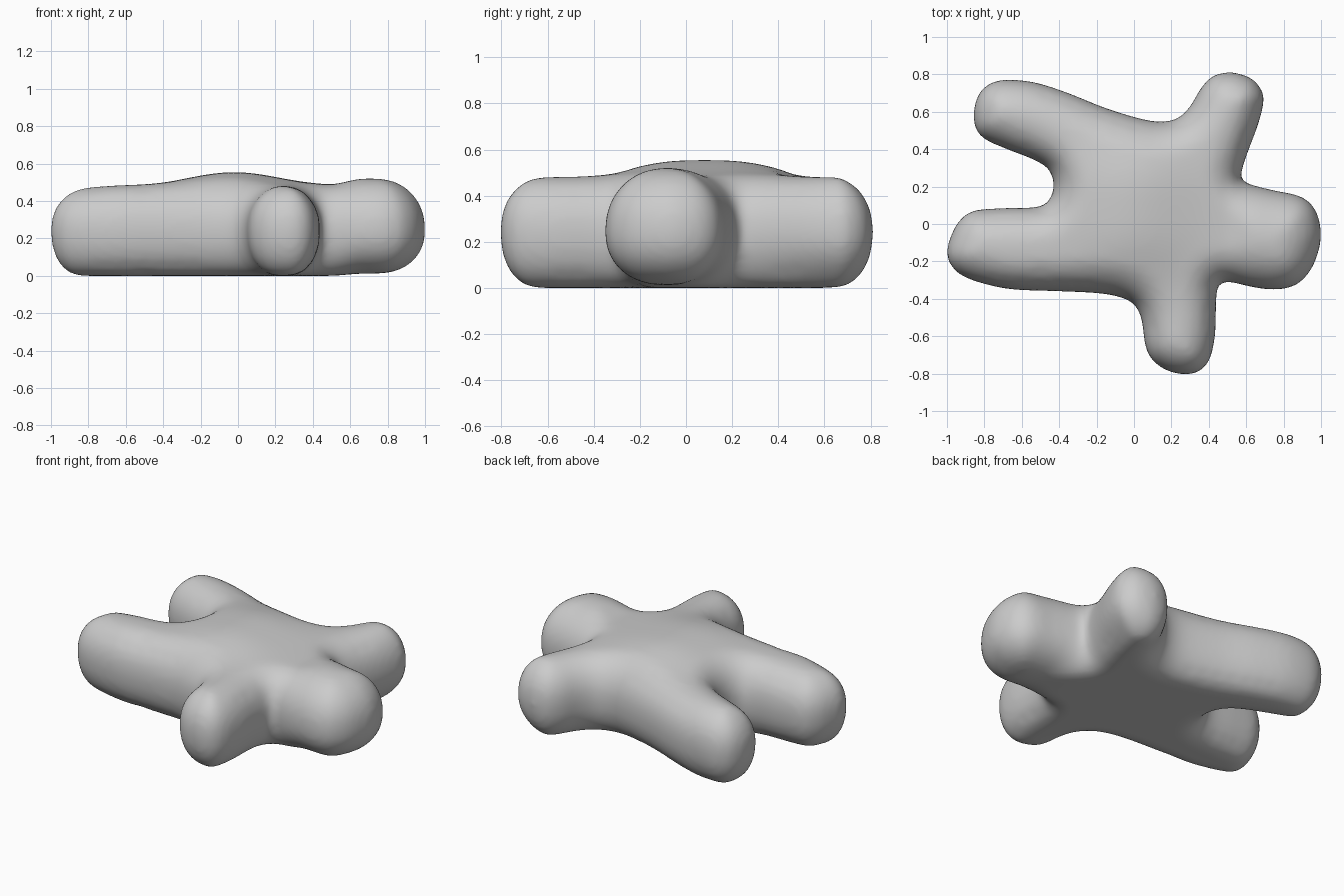
import bpy, bmesh, math
from mathutils import Vector
from mathutils.geometry import delaunay_2d_cdt
from mathutils.kdtree import KDTree

if "Cube" in bpy.data.objects:
    bpy.data.objects.remove(bpy.data.objects["Cube"])

# Plan outline of the soft figure, counter-clockwise from the head tip
OUTLINE = [
    (1.0, -.08), (.985, .04), (.94, .115), (.87, .155), (.75, .18), (.63, .21), (.58, .235), (.575, .275),  # head
    (.60, .36), (.66, .52), (.69, .63), (.69, .70), (.64, .77), (.56, .805), (.49, .81), (.42, .79),
    (.36, .73), (.30, .63), (.24, .57), (.16, .548),                                                # back arm
    (.05, .56), (-.15, .62), (-.35, .70), (-.52, .755), (-.66, .772), (-.75, .76), (-.82, .71),
    (-.855, .62), (-.85, .52), (-.80, .455), (-.68, .40), (-.54, .345), (-.455, .29), (-.43, .20),  # back leg
    (-.46, .12), (-.53, .09), (-.70, .085), (-.86, .07), (-.94, .01), (-.985, -.08), (-1.0, -.15),
    (-.985, -.21), (-.93, -.27), (-.82, -.315), (-.65, -.35), (-.40, -.36), (-.20, -.37),           # front leg
    (-.08, -.39), (0, -.43), (.04, -.51), (.06, -.65), (.10, -.73), (.18, -.785), (.28, -.805),
    (.36, -.78), (.41, -.71), (.435, -.58), (.44, -.40), (.455, -.325), (.51, -.31),                # front arm
    (.62, -.335), (.72, -.35), (.81, -.345), (.89, -.31), (.96, -.22)]
MID = .245


def smooth_loop(pts, steps):
    """Closed Catmull-Rom curve through the points."""
    p = [Vector(q) for q in pts]
    n, out = len(p), []
    for i in range(n):
        a, b, c, d = p[i - 1], p[i], p[(i + 1) % n], p[(i + 2) % n]
        for s in range(steps):
            t = s / steps
            out.append(.5 * (2 * b + (c - a) * t + (2 * a - 5 * b + 4 * c - d) * t * t
                             + (3 * b - a - 3 * c + d) * t ** 3))
    return out


loop = smooth_loop(OUTLINE, 5)
N = len(loop)
tree = KDTree(N)
for i, p in enumerate(loop):
    tree.insert(p.to_3d(), i)
tree.balance()


def seg_dist(p, a, b):
    ab = b - a
    t = max(0, min(1, (p - a).dot(ab) / max(ab.length_squared, 1e-12)))
    return (p - a - ab * t).length


def edge_dist(p):
    i = tree.find(p.to_3d())[1]
    return min(seg_dist(p, loop[i - 1], loop[i]), seg_dist(p, loop[i], loop[(i + 1) % N]))


def blend(x, a, b):
    t = max(0, min(1, (x - a) / (b - a)))
    return t * t * (3 - 2 * t)


def heights(p, d):
    """Top and bottom of the padding at plan point p, d from the outline."""
    head = blend(p.x, .48, .68)
    body = math.exp(-((p.x + .02) / .33) ** 2 - abs((p.y - .08) / .36) ** 3)
    top = .482 + .038 * head + .072 * body - .02 * blend(-p.x, .6, 1)

    def bulge(r, n):
        u = 1 - min(d / r, 1)
        return (1 - u ** n) ** (1 / n)
    return (MID + (top - MID) * bulge(.20 + .07 * head, 2.15),
            MID - (MID - .012 * head) * bulge(.17 + .09 * head, 2.2))


# Plan points: outline, inset rings, interior grid
pts = list(loop)
for off in (.004, .014, .03, .05, .075, .105, .14):
    for i in range(0, N, 1 if off < .04 else 2):
        t = (loop[(i + 1) % N] - loop[i - 1]).normalized()
        q = loop[i] + Vector((-t.y, t.x)) * off
        if edge_dist(q) > off * .97:
            pts.append(q)
for i in range(-28, 29):
    for j in range(-24, 25):
        q = Vector((i * .036, j * .036))
        if edge_dist(q) > .12:
            pts.append(q)
co, _, tris, *_ = delaunay_2d_cdt(pts, [(i, (i + 1) % N) for i in range(N)], [], 1, 1e-5)

# Padded body: top and bottom skins sharing the outline
bm = bmesh.new()
tops, bottoms = [], []
for c in co:
    p = Vector(c[:2])
    d = edge_dist(p)
    if d < 1e-4:
        v = bm.verts.new((p.x, p.y, MID))
        tops.append(v)
        bottoms.append(v)
    else:
        zt, zb = heights(p, d)
        tops.append(bm.verts.new((p.x, p.y, zt)))
        bottoms.append(bm.verts.new((p.x, p.y, zb)))
inside = [f for f in tris]
for f in inside:
    m = sum((Vector(co[i][:2]) for i in f), Vector((0, 0))) / len(f)
    # even-odd test keeps only triangles within the outline
    hit = False
    for i in range(N):
        a, b = loop[i - 1], loop[i]
        if (a.y > m.y) != (b.y > m.y) and m.x < a.x + (m.y - a.y) * (b.x - a.x) / (b.y - a.y):
            hit = not hit
    if hit:
        for vs in ([tops[i] for i in f], [bottoms[i] for i in reversed(f)]):
            if len(set(vs)) > 2 and not bm.faces.get(vs):
                bm.faces.new(vs)
bmesh.ops.delete(bm, geom=[v for v in bm.verts if not v.link_faces], context='VERTS')
bmesh.ops.recalc_face_normals(bm, faces=bm.faces)
me = bpy.data.meshes.new("padded_figure")
bm.to_mesh(me)
bm.free()
me.polygons.foreach_set("use_smooth", [True] * len(me.polygons))
body = bpy.data.objects.new("padded_figure", me)
bpy.context.collection.objects.link(body)

# Even out the skin
rm = body.modifiers.new("even_skin", 'REMESH')
rm.mode = 'VOXEL'
rm.voxel_size = .018
rm.use_smooth_shade = True
sm = body.modifiers.new("soften", 'SMOOTH')
sm.factor = .5
sm.iterations = 10

grey = bpy.data.materials.new("light_grey")
grey.diffuse_color = (.6, .6, .6, 1)
grey.use_nodes = True
grey.node_tree.nodes["Principled BSDF"].inputs["Base Color"].default_value = grey.diffuse_color
me.materials.append(grey)
